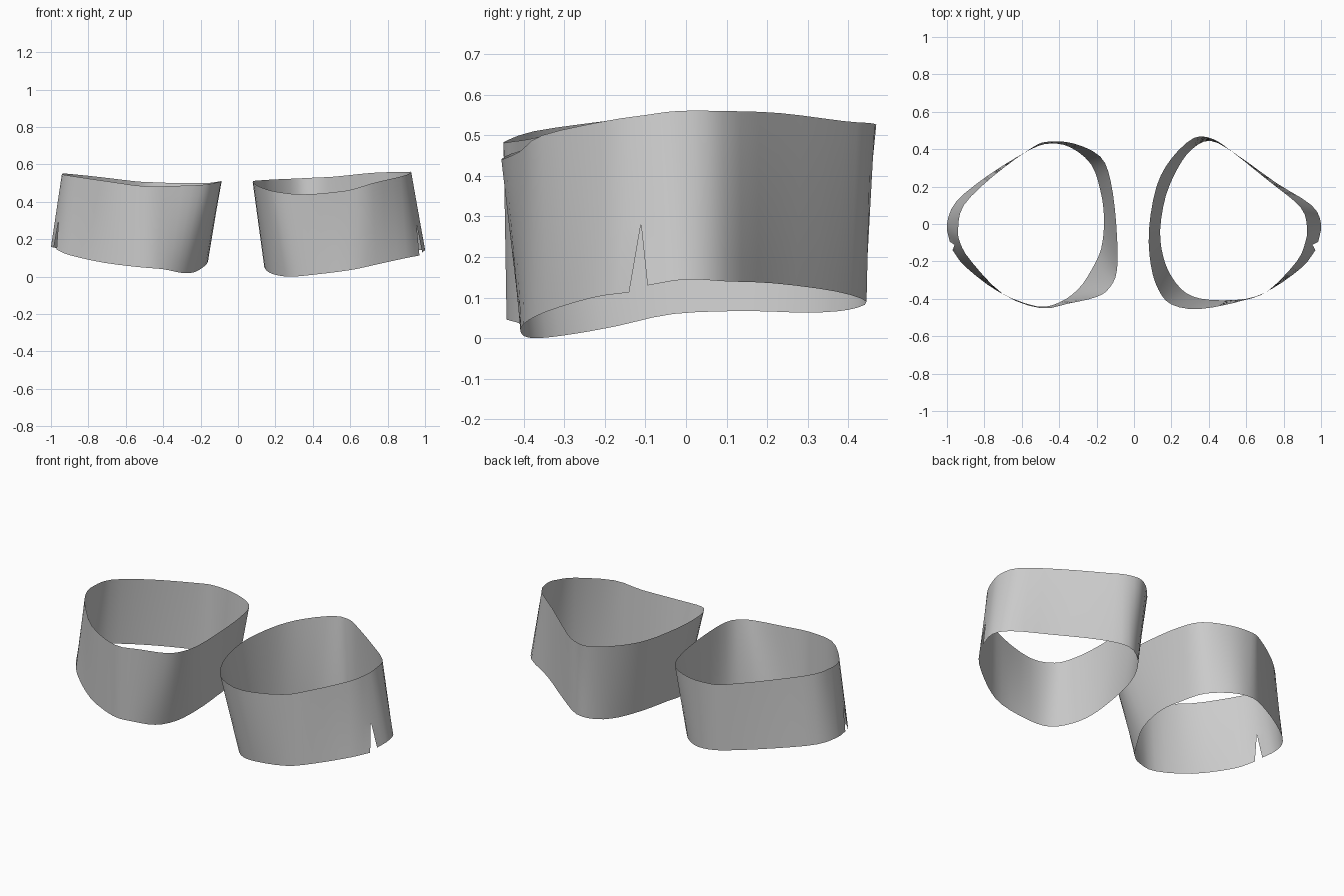
import bpy
import bmesh
from mathutils import Vector

default_cube = bpy.data.objects.get("Cube")
if default_cube:
    bpy.data.objects.remove(default_cube, do_unlink=True)

# Plain grey cloth
grey = bpy.data.materials.new("plain_grey")
grey.use_nodes = True
colour = (0.6, 0.6, 0.6, 1)
grey.diffuse_color = colour
grey.node_tree.nodes["Principled BSDF"].inputs["Base Color"].default_value = colour

STEPS = 3      # columns between neighbouring control points
ROWS = 8       # rows from top rim to bottom rim
APEX = 0.625   # how far down the wall the notch begins


def smooth_path(points, closed):
    """Catmull-Rom path through control points given in hundredths."""
    pts = [Vector(p) / 100 for p in points]
    if closed:
        pts = [pts[-1]] + pts + [pts[0], pts[1]]
    else:
        pts = [2 * pts[0] - pts[1]] + pts + [2 * pts[-1] - pts[-2]]
    path = []
    for a, b, c, d in zip(pts, pts[1:], pts[2:], pts[3:]):
        for i in range(STEPS):
            t = i / STEPS
            path.append(0.5 * (2 * b + (c - a) * t
                               + (2 * a - 5 * b + 4 * c - d) * t ** 2
                               + (3 * b - a - 3 * c + d) * t ** 3))
    path.append(pts[-2])
    return path


def make_band(name, top, bottom, side):
    """Loft a single-sheet cuff between two rims, split by a notch at the seam."""
    top_rim = smooth_path(top, True)
    bottom_rim = smooth_path(bottom, False)
    seam_end = (bottom_rim[0] + bottom_rim[-1]) / 2
    seam_apex = top_rim[0].lerp(seam_end, APEX)
    last = len(top_rim) - 1
    bm = bmesh.new()
    columns = []
    for k, (high, low) in enumerate(zip(top_rim, bottom_rim)):
        column = []
        for r in range(ROWS + 1):
            t = r / ROWS
            point = high.lerp(low, t)
            if k in (0, last):
                if t <= APEX:
                    point = high.lerp(seam_end, t)
                else:
                    point = seam_apex.lerp(low, (t - APEX) / (1 - APEX))
            column.append(bm.verts.new((point.x * side, point.y, point.z)))
        columns.append(column)
    for left, right in zip(columns, columns[1:]):
        for r in range(ROWS):
            corners = [left[r], left[r + 1], right[r + 1], right[r]]
            bm.faces.new(corners if side > 0 else corners[::-1])
    # Join the seam above the notch
    bmesh.ops.remove_doubles(bm, verts=bm.verts, dist=0.0005)
    mesh = bpy.data.meshes.new(name)
    bm.to_mesh(mesh)
    bm.free()
    mesh.materials.append(grey)
    mesh.shade_smooth()
    band = bpy.data.objects.new(name, mesh)
    bpy.context.scene.collection.objects.link(band)
    return band


# Left cuff rims, from the notch round the back to the notch again
left_top = [(91.5, -10, 55), (92.5, -2, 56), (89, 9, 56), (72, 23, 55.5),
            (52, 39, 53.5), (42, 45.5, 53), (32, 46, 52.5), (20, 35, 52),
            (12, 20, 51.5), (8, -3, 51), (9, -22, 49.5), (13, -35, 47.5),
            (20, -43, 45.5), (35, -45.5, 44), (58, -41, 46), (72, -35.5, 50),
            (87, -20, 53.5)]
left_bottom = [(98.5, -9.5, 13), (100, 0, 14.5), (95, 10, 14), (76, 22, 13.5),
               (55, 37, 11.5), (41, 44.5, 9), (31, 40, 7), (23.5, 30, 6.3),
               (17, 15, 6.7), (14, -3, 6), (15.5, -17, 3), (20, -28, 1),
               (28, -37, 0), (40, -40.5, 1), (60, -40, 3.5), (74, -34.5, 6.5),
               (90, -23, 10), (97, -14, 11.3)]

# Right cuff rims, in the same order and flipped to the other side
right_top = [(93, -10, 54.5), (94, -2, 55), (91, 10, 55), (76, 25, 53.5),
             (55, 40.5, 51), (46, 44, 50.5), (32, 43, 50), (18, 36, 50),
             (12.5, 23, 50.5), (9.5, 0, 51), (9, -24, 51), (13, -34, 50),
             (20, -39, 49), (35, -42.5, 48.5), (50, -45, 48.3), (70, -37.5, 51),
             (87, -20, 53.5)]
right_bottom = [(98.5, -9.5, 15.5), (100, 0, 16), (95, 12, 15), (78, 26, 13.5),
                (56, 39.5, 11.5), (45, 43, 10.5), (34, 41, 9.5), (23, 32, 9),
                (18, 18, 8.5), (16, 3, 8.5), (17.5, -13, 6), (23, -25, 2.5),
                (30, -35, 2), (40, -42, 4), (52, -44, 5), (72, -36.5, 7.5),
                (90, -23, 11.5), (97, -14, 14.5)]

make_band("left_cuff", left_top, left_bottom, 1)
make_band("right_cuff", right_top, right_bottom, -1)
